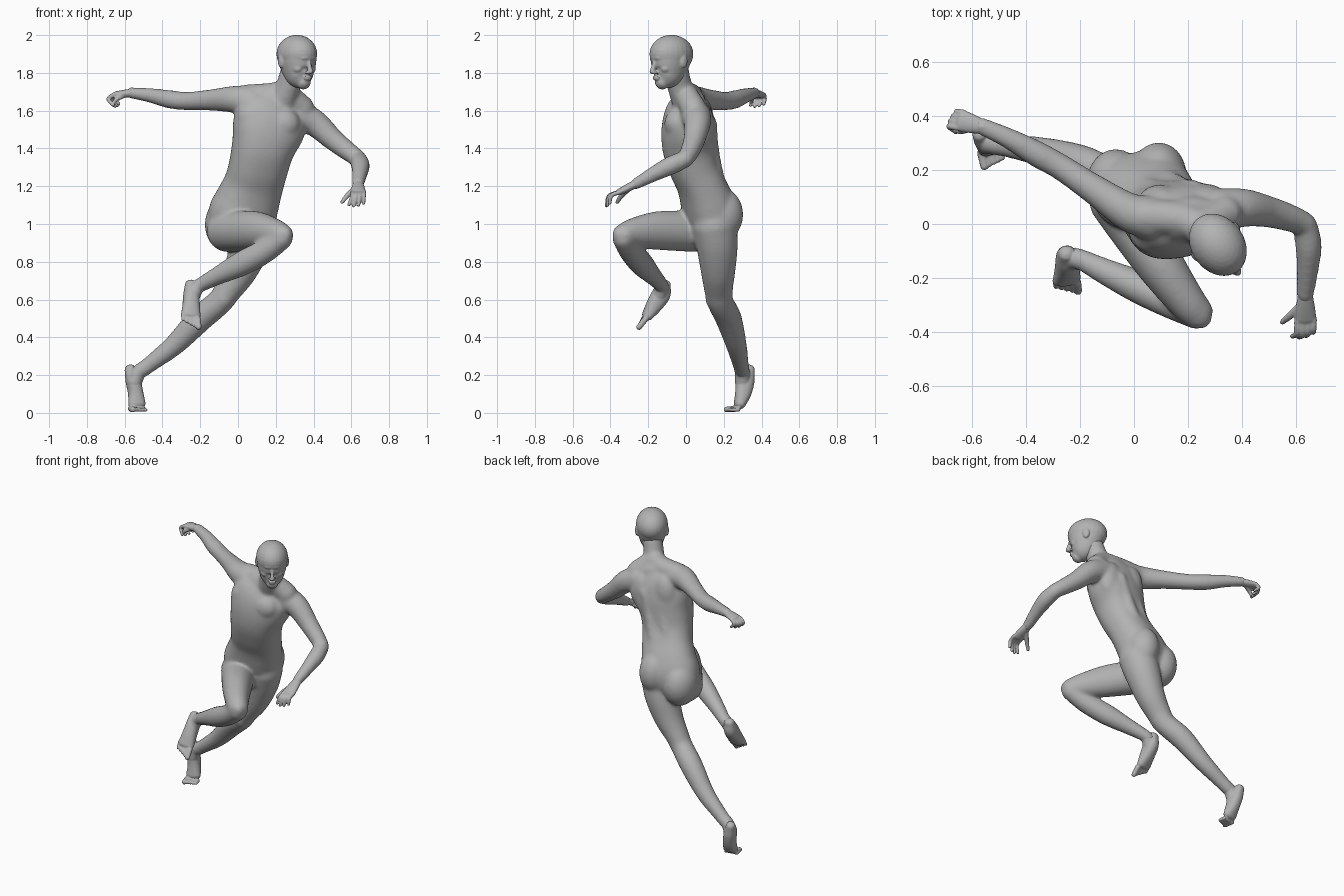
import bpy, bmesh, math
from mathutils import Vector, Matrix

SKIN = bpy.data.materials.new("grey_clay")
SKIN.diffuse_color = (0.45, 0.45, 0.45, 1)


def spline(stations, steps=6):
    """Catmull-Rom through (x, y, z, half_width, half_depth) stations."""
    p = [Vector(s) for s in stations]
    p = [2 * p[0] - p[1]] + p + [2 * p[-1] - p[-2]]
    out = []
    for i in range(1, len(p) - 2):
        a, b, c, d = p[i - 1:i + 3]
        for k in range(steps):
            t = k / steps
            out.append(0.5 * (2 * b + (c - a) * t + (2 * a - 5 * b + 4 * c - d) * t ** 2
                              + (3 * b - a - 3 * c + d) * t ** 3))
    return out + [p[-2]]


def tube(bm, stations, side, side_end=None, n=24, power=2.0):
    """Superelliptic loft with rounded ends; half_width runs along the side vector."""
    pts = spline([s if len(s) == 5 else (*s, s[3]) for s in stations])
    s0, s1 = Vector(side), Vector(side_end or side)
    pos = [Vector(p[:3]) for p in pts]
    last = len(pts) - 1
    unit = []
    for j in range(n):
        c, s = math.cos(2 * math.pi * j / n), math.sin(2 * math.pi * j / n)
        unit.append((math.copysign(abs(c) ** (2 / power), c), math.copysign(abs(s) ** (2 / power), s)))
    rings = []
    for i, p in enumerate(pts):
        tan = (pos[min(i + 1, last)] - pos[max(i - 1, 0)]).normalized()
        u = s0.lerp(s1, i / last)
        u = (u - tan * u.dot(tan)).normalized()
        v = tan.cross(u)
        r = 0.8 * min(p[3], p[4])
        ring = [(0, 1)]
        if i == 0:
            ring = [(-r * math.sin(a), math.cos(a)) for a in (1.4, 1.0, 0.5)] + ring
        if i == last:
            ring = ring + [(r * math.sin(a), math.cos(a)) for a in (0.5, 1.0, 1.4)]
        for off, k in ring:
            rings.append([bm.verts.new(pos[i] + tan * off + u * (p[3] * k * c) + v * (p[4] * k * s))
                          for c, s in unit])
    for a, b in zip(rings, rings[1:]):
        for j in range(n):
            bm.faces.new((a[j], a[(j + 1) % n], b[(j + 1) % n], b[j]))
    bm.faces.new(rings[0])
    bm.faces.new(rings[-1])


def ball(bm, c, r, rot=Matrix()):
    m = Matrix.Translation(c) @ rot @ Matrix.Diagonal((*r, 1))
    bmesh.ops.create_uvsphere(bm, u_segments=24, v_segments=16, radius=1, matrix=m)


def finish(bm, name, voxel, smooth, inflate=0.0):
    """Fuse the overlapping volumes into one smooth skin."""
    bmesh.ops.recalc_face_normals(bm, faces=bm.faces)
    me = bpy.data.meshes.new(name)
    bm.to_mesh(me)
    bm.free()
    me.materials.append(SKIN)
    ob = bpy.data.objects.new(name, me)
    bpy.context.collection.objects.link(ob)
    rm = ob.modifiers.new("fuse", 'REMESH')
    rm.mode, rm.voxel_size, rm.use_smooth_shade = 'VOXEL', voxel, True
    sm = ob.modifiers.new("soften", 'SMOOTH')
    sm.factor, sm.iterations = 0.5, smooth
    if inflate:
        dm = ob.modifiers.new("restore_volume", 'DISPLACE')
        dm.strength, dm.mid_level = inflate, 0.0


# ---- body: torso, neck, arms and legs ----
bm = bmesh.new()
HIP, SHOULDER = (0.95, 0.28, 0.05), (0.96, 0.12, -0.22)
tube(bm, [(0.02, 0.125, 0.95, 0.15, 0.115), (0.022, 0.13, 1.04, 0.178, 0.134),
          (0.05, 0.112, 1.12, 0.168, 0.132), (0.083, 0.08, 1.21, 0.155, 0.122),
          (0.108, 0.042, 1.3, 0.154, 0.126), (0.132, 0.02, 1.4, 0.163, 0.138),
          (0.16, 0.016, 1.5, 0.188, 0.138), (0.185, 0.018, 1.59, 0.182, 0.119),
          (0.21, 0.018, 1.65, 0.12, 0.082)], HIP, SHOULDER, 32, 2.3)
# trapezius and neck
tube(bm, [(0.04, 0.03, 1.675, 0.06), (0.16, 0.02, 1.68, 0.062), (0.25, 0.0, 1.69, 0.058),
          (0.34, 0.04, 1.61, 0.065)], (0, 1, 0))
tube(bm, [(0.23, 0.01, 1.62, 0.08, 0.07), (0.262, -0.03, 1.72, 0.06, 0.064),
          (0.295, -0.055, 1.82, 0.06, 0.066)], (0.8, 0.58, 0))
# chest, shoulder blades and buttocks
ball(bm, (0.085, -0.045, 1.565), (0.09, 0.066, 0.08))
ball(bm, (0.235, -0.045, 1.53), (0.09, 0.066, 0.08))
ball(bm, (0.10, 0.085, 1.55), (0.08, 0.058, 0.12))
ball(bm, (0.265, 0.088, 1.52), (0.08, 0.058, 0.12))
ball(bm, (0.092, 0.18, 1.05), (0.10, 0.12, 0.14))
ball(bm, (-0.068, 0.155, 0.998), (0.104, 0.12, 0.138))
# muscle ridges either side of the spine
for dx in (-0.045, 0.045):
    tube(bm, [(x + dx, y + dx * 0.2, z, 0.036) for x, y, z in
              ((0.045, 0.195, 1.12), (0.085, 0.154, 1.25), (0.13, 0.126, 1.4), (0.175, 0.115, 1.54))],
         (1, 0, 0))
# right arm, stretched back
tube(bm, [(0.07, 0.02, 1.65, 0.08), (-0.02, 0.045, 1.66, 0.068), (-0.15, 0.13, 1.656, 0.052),
          (-0.27, 0.21, 1.651, 0.045), (-0.36, 0.26, 1.66, 0.045), (-0.47, 0.32, 1.682, 0.035),
          (-0.57, 0.365, 1.695, 0.029, 0.026)], (0.5, 0.85, 0))
# left arm, bent forward
tube(bm, [(0.31, 0.05, 1.575, 0.08), (0.405, 0.06, 1.535, 0.068), (0.50, 0.045, 1.45, 0.055),
          (0.585, 0.02, 1.383, 0.047), (0.635, -0.002, 1.347, 0.042)], (0, 1, 0))
tube(bm, [(0.635, 0.0, 1.345, 0.042), (0.648, -0.08, 1.31, 0.046), (0.645, -0.17, 1.265, 0.037),
          (0.635, -0.27, 1.21, 0.029, 0.026)], (1, 0, 0))
# right leg, knee raised
tube(bm, [(-0.06, 0.10, 0.965, 0.11), (0.0, 0.0, 0.963, 0.10, 0.105), (0.10, -0.155, 0.965, 0.085, 0.098),
          (0.19, -0.28, 0.952, 0.068, 0.075), (0.238, -0.335, 0.938, 0.058)], (0.82, 0.57, 0))
tube(bm, [(0.236, -0.332, 0.928, 0.056), (0.14, -0.29, 0.855, 0.059, 0.06), (0.02, -0.235, 0.79, 0.058, 0.062),
          (-0.1, -0.18, 0.73, 0.046), (-0.19, -0.135, 0.682, 0.036), (-0.222, -0.122, 0.662, 0.034)],
     (0.4, 0.9, 0))
# left leg, pushing off
tube(bm, [(0.10, 0.15, 1.0, 0.107, 0.115), (0.064, 0.165, 0.88, 0.102, 0.106), (0.01, 0.17, 0.75, 0.086, 0.088),
          (-0.053, 0.173, 0.65, 0.069, 0.073), (-0.10, 0.183, 0.585, 0.064, 0.066),
          (-0.20, 0.225, 0.50, 0.066, 0.066), (-0.33, 0.265, 0.365, 0.053, 0.052),
          (-0.45, 0.287, 0.27, 0.041), (-0.52, 0.298, 0.218, 0.037)], (0.9, 0.3, 0))
# kneecaps
ball(bm, (0.25, -0.355, 0.945), (0.034, 0.03, 0.04))
ball(bm, (-0.075, 0.13, 0.61), (0.036, 0.024, 0.05))
finish(bm, "body", 0.010, 14, 0.004)

# ---- head, turned toward the bent arm ----
bm = bmesh.new()
F, L = Vector((0.58, -0.815, 0)), Vector((0.815, 0.58, 0))
TURN = Matrix((F, L, (0, 0, 1))).transposed().to_4x4()


def hp(f, l, z):
    return Vector((0.312, -0.078, z)) + F * f + L * l


# skull and face
ball(bm, hp(-0.001, 0, 1.90), (0.123, 0.098, 0.10), TURN)
tube(bm, [(*hp(f, 0, z), w, d) for f, z, w, d in
          ((0.064, 1.745, 0.036, 0.036), (0.044, 1.768, 0.062, 0.066), (0.024, 1.80, 0.077, 0.088),
           (0.01, 1.85, 0.090, 0.106), (0.0, 1.90, 0.095, 0.121))], L, None, 32, 2.1)
# nose, brow and lips
tube(bm, [(*hp(0.108, 0, 1.866), 0.009), (*hp(0.117, 0, 1.83), 0.011), (*hp(0.124, 0, 1.805), 0.014)], L)
tube(bm, [(*hp(0.084, -0.052, 1.876), 0.009), (*hp(0.106, -0.025, 1.88), 0.011),
          (*hp(0.106, 0.025, 1.88), 0.011), (*hp(0.084, 0.052, 1.876), 0.009)], (0, 0, 1))
for z in (1.779, 1.768):
    ball(bm, hp(0.1, 0, z), (0.011, 0.024, 0.006), TURN)
# nostrils, eyes, cheekbones and ears
for s in (-1, 1):
    ball(bm, hp(0.112, s * 0.012, 1.801), (0.014, 0.008, 0.008), TURN)
    ball(bm, hp(0.091, s * 0.036, 1.855), (0.011, 0.016, 0.008), TURN)
    ball(bm, hp(0.064, s * 0.043, 1.822), (0.030, 0.026, 0.024), TURN)
    ball(bm, hp(-0.016, s * 0.092, 1.862), (0.022, 0.012, 0.036), TURN)
finish(bm, "head", 0.005, 5, 0.001)


# ---- hands ----
def hand(name, wrist, knuckles, lateral, bend, tip, thumb):
    bm = bmesh.new()
    w, k, lat, bend, tip = (Vector(v) for v in (wrist, knuckles, lateral, bend, tip))
    mid = w.lerp(k, 0.55)
    tube(bm, [(*w, 0.026, 0.023), (*mid, 0.036, 0.021), (*k, 0.041, 0.017)], lat)
    for i in range(4):
        o = lat * (0.031 - i * 0.0205)
        shrink = (0.85, 1.0, 1.05, 0.95)[i]
        tube(bm, [(*(k + o), 0.012), (*(k + o + bend * shrink), 0.0115),
                  (*(k + o * 1.25 + tip * shrink), 0.009)], lat, None, 12)
    t = Vector(thumb)
    tube(bm, [(*w.lerp(k, 0.3), 0.016), (*(mid.lerp(t, 0.5) - lat * 0.012), 0.014), (*t, 0.010)],
         (0, 0.3, 1), None, 12)
    finish(bm, name, 0.005, 2)


hand("right_hand", (-0.555, 0.358, 1.694), (-0.645, 0.385, 1.685), (0.4, 0.9, 0),
     (-0.03, 0.005, -0.025), (0.0, -0.01, -0.06), (-0.655, 0.345, 1.645))
hand("left_hand", (0.636, -0.255, 1.218), (0.637, -0.355, 1.168), (1, 0.1, 0),
     (-0.002, -0.05, -0.02), (-0.012, -0.062, -0.07), (0.55, -0.365, 1.115))


# ---- feet, each with an ankle that runs up into the shin ----
def foot(name, stations, ankle, side, big, small, reach):
    bm = bmesh.new()
    tube(bm, stations, side, None, 24, 2.3)
    tube(bm, ankle, side)
    big, small, reach = Vector(big), Vector(small), Vector(reach)
    for i in range(5):
        base = big.lerp(small, i / 4)
        r = 0.016 if i == 0 else 0.0125 - i * 0.0005
        tube(bm, [(*base, r), (*(base + reach * (1 - 0.08 * i)), r * 0.9)], side, None, 12)
    finish(bm, name, 0.005, 4, 0.001)


foot("right_foot", [(-0.25, -0.11, 0.68, 0.030, 0.030), (-0.248, -0.13, 0.63, 0.040, 0.048),
                    (-0.248, -0.168, 0.57, 0.045, 0.042), (-0.25, -0.205, 0.515, 0.052, 0.027)],
     [(-0.17, -0.145, 0.693, 0.036), (-0.215, -0.13, 0.665, 0.037), (-0.242, -0.14, 0.62, 0.04)],
     (0.95, 0.1, -0.25), (-0.212, -0.216, 0.496), (-0.292, -0.21, 0.523), (0.004, -0.034, -0.044))
foot("left_foot", [(-0.572, 0.335, 0.232, 0.028, 0.029), (-0.556, 0.315, 0.175, 0.038, 0.048),
                   (-0.542, 0.303, 0.105, 0.039, 0.042), (-0.535, 0.283, 0.045, 0.046, 0.029)],
     [(-0.47, 0.29, 0.255, 0.038), (-0.525, 0.298, 0.215, 0.039), (-0.55, 0.30, 0.16, 0.04)],
     (0.97, 0.2, 0), (-0.567, 0.266, 0.022), (-0.497, 0.28, 0.018), (0.012, -0.054, -0.004))
